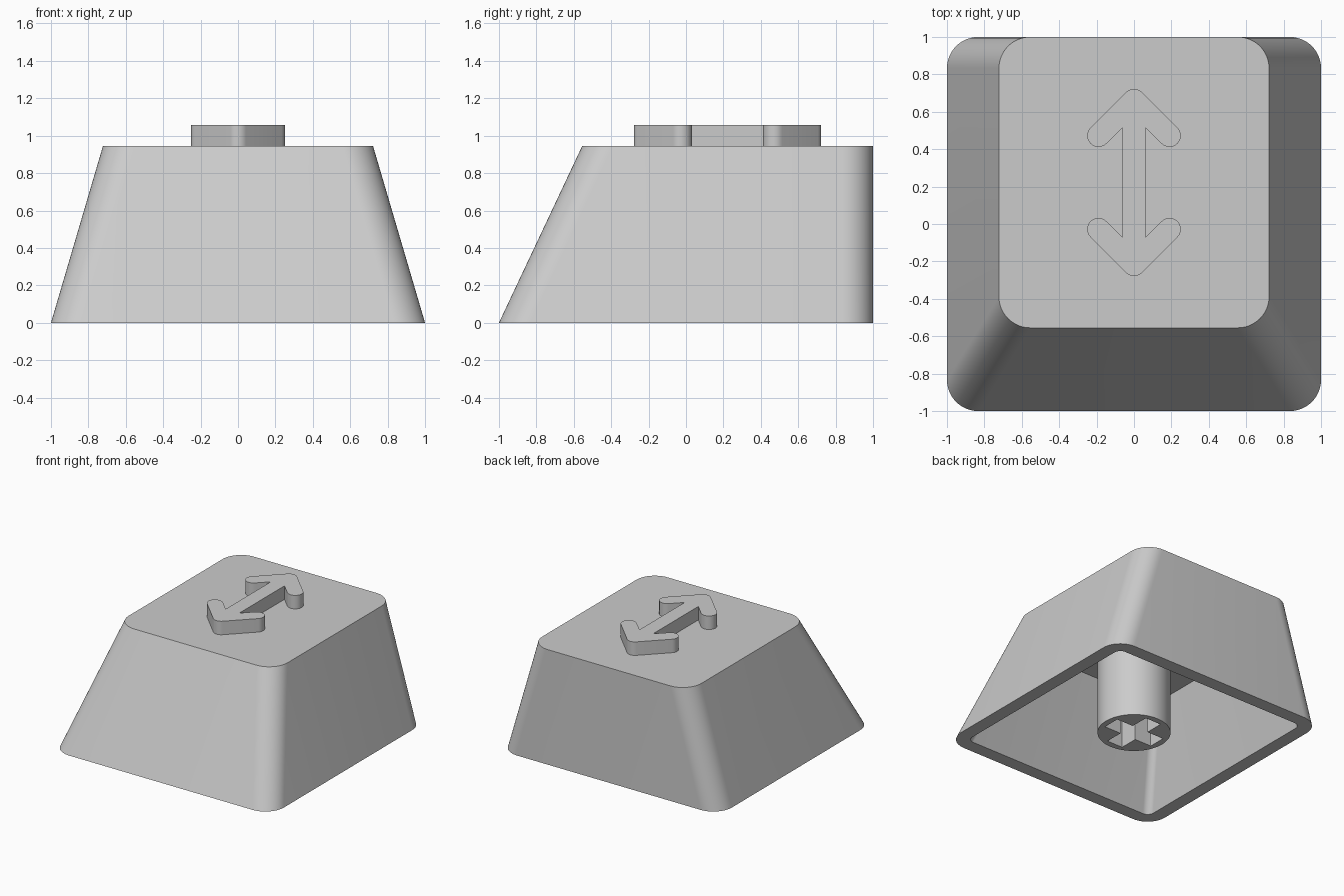
import bpy, bmesh, math
from math import cos, sin, radians

cube = bpy.data.objects.get("Cube")
if cube:
    bpy.data.objects.remove(cube, do_unlink=True)

grey = bpy.data.materials.new("light_grey_plastic")
grey.use_nodes = True
colour = (0.6, 0.6, 0.6, 1)
grey.diffuse_color = colour
grey.node_tree.nodes["Principled BSDF"].inputs["Base Color"].default_value = colour


def loft(name, rings):
    """Skin a list of equal-length point rings and cap both ends."""
    bm = bmesh.new()
    loops = [[bm.verts.new(p) for p in ring] for ring in rings]
    for a, b in zip(loops, loops[1:]):
        for i in range(len(a)):
            j = (i + 1) % len(a)
            bm.faces.new((a[i], a[j], b[j], b[i]))
    bm.faces.new(loops[0][::-1])
    bm.faces.new(loops[-1])
    bmesh.ops.recalc_face_normals(bm, faces=bm.faces)
    mesh = bpy.data.meshes.new(name)
    bm.to_mesh(mesh)
    bm.free()
    mesh.materials.append(grey)
    obj = bpy.data.objects.new(name, mesh)
    bpy.context.collection.objects.link(obj)
    return obj


def smooth(obj):
    bpy.ops.object.select_all(action="DESELECT")
    bpy.context.view_layer.objects.active = obj
    obj.select_set(True)
    bpy.ops.object.shade_smooth_by_angle(angle=radians(30))


def arc(cx, cy, r, start, end, steps):
    angles = [radians(start + (end - start) * i / steps) for i in range(steps + 1)]
    return [(cx + r * cos(a), cy + r * sin(a)) for a in angles]


def at(points, z):
    return [(x, y, z) for x, y in points]


def rounded_rect(half_x, front, back, r, z):
    corners = [(half_x - r, back - r, 0), (r - half_x, back - r, 90),
               (r - half_x, front + r, 180), (half_x - r, front + r, 270)]
    return at([p for x, y, a in corners for p in arc(x, y, r, a, a + 90, 12)], z)


# Hollow tapered cap: ceiling, inner wall, rim, outer wall, top
top, ceiling, wall, radius = 0.945, 0.745, 0.11, 0.167
inner_r = radius - wall


def section(z, inset, r):
    t = z / top
    return rounded_rect(1 - 0.278 * t - inset, -1 + 0.445 * t + inset, 1 - inset, r, z)


smooth(loft("cap_shell", [section(ceiling, wall, inner_r), section(0, wall, inner_r),
                          section(0, 0, radius), section(top, 0, radius)]))

# Raised double-headed arrow, mirrored from one quarter outline
r = 0.06
quarter = arc(0, 0.44, r, 90, 45, 6) + arc(0.19, 0.25, r, 45, -135, 16) + [(0.062, 0.293)]
right = quarter + [(x, -y) for x, y in quarter[::-1]]
outline = right + [(-x, y) for x, y in right[-2:0:-1]]
outline = [(x, y + 0.222) for x, y in outline]
smooth(loft("raised_arrow", [at(outline, top), at(outline, 1.056)]))

# Round stem with a cross-shaped socket
circle = arc(0, 0, 0.275, 0, 360, 64)[:-1]
stem = loft("stem", [at(circle, 0), at(circle, ceiling)])
a, b = 0.225, 0.072
cross = [(a, -b), (a, b), (b, b), (b, a), (-b, a), (-b, b),
         (-a, b), (-a, -b), (-b, -b), (-b, -a), (b, -a), (b, -b)]
cutter = loft("socket_cutter", [at(cross, -0.1), at(cross, 0.5)])
cutter.hide_render = True
mod = stem.modifiers.new("socket", "BOOLEAN")
mod.operation = "DIFFERENCE"
mod.solver = "EXACT"
mod.object = cutter
bpy.context.view_layer.objects.active = stem
bpy.ops.object.modifier_apply(modifier=mod.name)
bpy.data.objects.remove(cutter, do_unlink=True)
smooth(stem)
